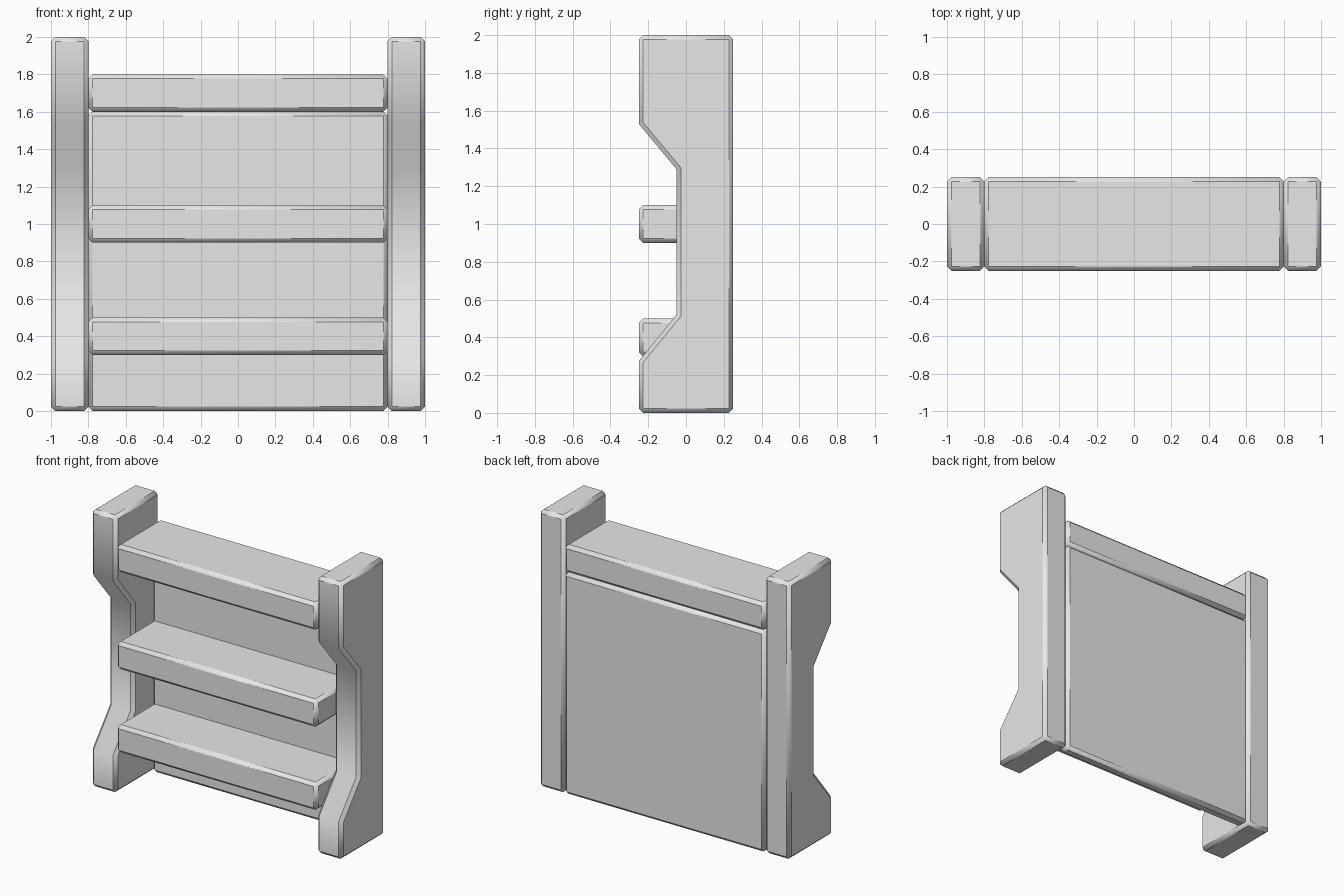
import bpy
import bmesh
from math import radians

BEVEL = 0.023

default = bpy.data.objects.get("Cube")
if default:
    bpy.data.objects.remove(default, do_unlink=True)

# Single grey for the whole unit
grey = bpy.data.materials.new("light grey")
grey.use_nodes = True
colour = (0.8, 0.8, 0.8, 1.0)
grey.diffuse_color = colour
grey.node_tree.nodes["Principled BSDF"].inputs["Base Color"].default_value = colour


def plank(name, profile, x0, x1):
    """Extrude a (y, z) profile from x0 to x1 and chamfer its square edges."""
    bm = bmesh.new()
    face = bm.faces.new([bm.verts.new((x0, y, z)) for y, z in profile])
    extruded = bmesh.ops.extrude_face_region(bm, geom=[face])["geom"]
    verts = [v for v in extruded if isinstance(v, bmesh.types.BMVert)]
    bmesh.ops.translate(bm, verts=verts, vec=(x1 - x0, 0, 0))
    bmesh.ops.recalc_face_normals(bm, faces=bm.faces)
    bm.normal_update()
    square = [e for e in bm.edges if e.calc_face_angle() > radians(60)]
    bmesh.ops.bevel(bm, geom=square, offset=BEVEL, offset_type="OFFSET",
                    segments=1, profile=0.5, affect="EDGES")
    bmesh.ops.recalc_face_normals(bm, faces=bm.faces)
    for f in bm.faces:
        f.smooth = True
    mesh = bpy.data.meshes.new(name)
    bm.to_mesh(mesh)
    bm.free()
    mesh.set_sharp_from_angle(angle=radians(42))
    mesh.materials.append(grey)
    obj = bpy.data.objects.new(name, mesh)
    bpy.context.collection.objects.link(obj)
    return obj


def box_profile(y0, y1, z0, z1):
    return [(y0, z0), (y1, z0), (y1, z1), (y0, z1)]


# Side walls, with the front edge cut back in the middle
side = [(-0.25, 0), (0.25, 0), (0.25, 2), (-0.25, 2),
        (-0.25, 1.53), (-0.05, 1.29), (-0.05, 0.52), (-0.25, 0.275)]
plank("left_side", side, 0.8, 1.0)
plank("right_side", side, -1.0, -0.8)

# Back panel
plank("back_panel", box_profile(0.16, 0.25, 0, 1.6), -0.8, 0.8)

# Shelves: the top one covers the panel, the others stop inside it
for name, z, back in (("bottom_shelf", 0.3, 0.21),
                      ("middle_shelf", 0.9, 0.21),
                      ("top_shelf", 1.6, 0.25)):
    plank(name, box_profile(-0.25, back, z, z + 0.2), -0.8, 0.8)
